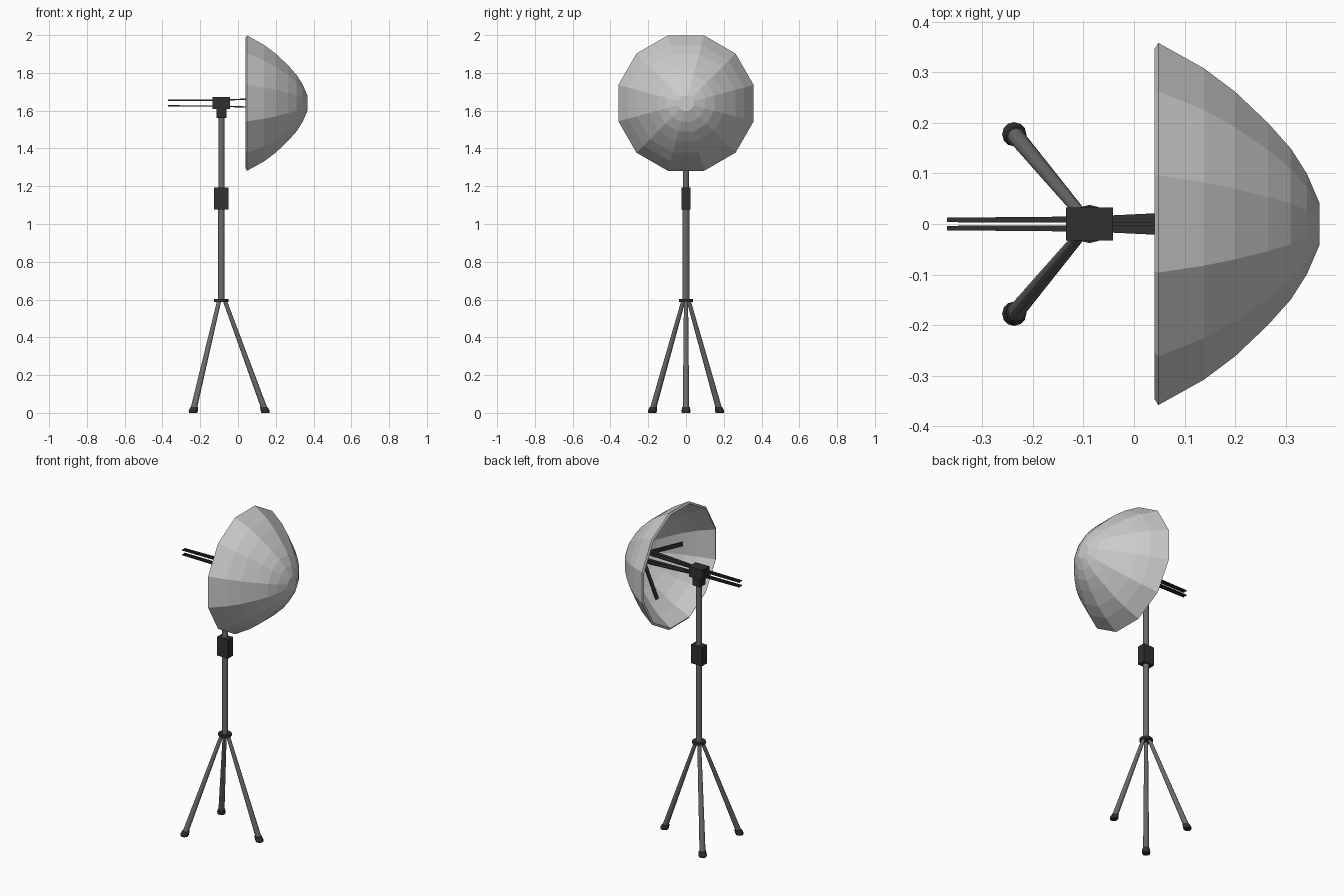
import bpy, bmesh
from math import cos, sin, pi, radians
from mathutils import Vector

if "Cube" in bpy.data.objects:
    bpy.data.objects.remove(bpy.data.objects["Cube"])

dark = bpy.data.materials.new("dark_plastic")
dark.diffuse_color = (0.03, 0.03, 0.03, 1)
dark.use_nodes = True
dark.node_tree.nodes["Principled BSDF"].inputs["Base Color"].default_value = dark.diffuse_color
steel = bpy.data.materials.new("steel")
steel.diffuse_color = (0.15, 0.15, 0.15, 1)
steel.use_nodes = True
steel.node_tree.nodes["Principled BSDF"].inputs["Base Color"].default_value = steel.diffuse_color

AX, AZ = -0.088, 1.64   # stand axis x, canopy axis height


def finish(name, bm, mat=None):
    bmesh.ops.recalc_face_normals(bm, faces=bm.faces)
    me = bpy.data.meshes.new(name)
    bm.to_mesh(me)
    bm.free()
    ob = bpy.data.objects.new(name, me)
    bpy.context.collection.objects.link(ob)
    if mat:
        me.materials.append(mat)
    return ob


def loft(name, rings, mat=None, cap_start=True, cap_end=True):
    """Skin a list of equal-length point rings."""
    bm = bmesh.new()
    vs = [[bm.verts.new(p) for p in r] for r in rings]
    n = len(vs[0])
    for a, b in zip(vs, vs[1:]):
        for i in range(n):
            j = (i + 1) % n
            bm.faces.new((a[i], a[j], b[j], b[i]))
    if cap_start:
        bm.faces.new(vs[0])
    if cap_end:
        bm.faces.new(vs[-1])
    return finish(name, bm, mat)


def ring_z(x, y, z, r, n=12):
    return [(x + r * cos(2 * pi * i / n), y + r * sin(2 * pi * i / n), z) for i in range(n)]


def ring_x(x, r, n=12):
    return [(x, r * cos(2 * pi * (i + .5) / n), AZ + r * sin(2 * pi * (i + .5) / n)) for i in range(n)]


def box(name, lo, hi, mat):
    rings = [[(lo[0], lo[1], z), (hi[0], lo[1], z), (hi[0], hi[1], z), (lo[0], hi[1], z)]
             for z in (lo[2], hi[2])]
    return loft(name, rings, mat)


def flat_bar(name, path, side, mat):
    """Flat bar along path of (point, half width, half thickness)."""
    side = Vector(side)
    d = Vector(path[-1][0]) - Vector(path[0][0])
    up = d.cross(side).normalized()
    rings = []
    for p, w, t in path:
        p = Vector(p)
        rings.append([p + side * a * w + up * b * t for a, b in ((-1, -1), (1, -1), (1, 1), (-1, 1))])
    return loft(name, rings, mat)


# Canopy: 12-sided dish with a flat tip
profile = [(0.048, .371), (0.138, .319), (0.2, .271), (0.265, .207),
           (0.31, .155), (0.342, .103), (0.367, .043)]
canopy = loft("canopy", [ring_x(x, r) for x, r in profile], None, cap_start=False)
sol = canopy.modifiers.new("thickness", 'SOLIDIFY')
sol.thickness = 0.014
sol.offset = -1

# Canopy struts fanning out from the hub
for k in range(4):
    a = k * pi / 2
    u = (0, cos(a), sin(a))
    side = (0, -sin(a), cos(a))
    p0 = (0.295, u[1] * .02, AZ + u[2] * .02)
    p1 = (0.195, u[1] * .245, AZ + u[2] * .245)
    flat_bar(f"canopy_strut_{k}", [(p0, .012, .004), (p1, .012, .004)], side, dark)

# Four slim handle rods, spreading slightly towards the canopy
for sy in (-1, 1):
    for sz in (-1, 1):
        path = [((-.37, sy * .008, AZ + sz * .0145), .0045, .0035),
                ((AX, sy * .009, AZ + sz * .016), .006, .0035),
                ((.05, sy * .0115, AZ + sz * .021), .01, .0035),
                ((.30, sy * .016, AZ + sz * .03), .011, .0035)]
        flat_bar(f"handle_rod_{sy}_{sz}", path, (0, 1, 0), dark)

# Clamp head and its socket
box("clamp_head", (-.135, -.033, 1.61), (-.042, .033, 1.673), dark)
box("clamp_socket", (AX - .026, -.026, 1.56), (AX + .026, .026, 1.612), dark)

# Pole, height lock and leg collar
loft("upper_pole", [ring_z(AX, 0, 1.18, .0165), ring_z(AX, 0, 1.57, .0165)], steel)
loft("lower_pole", [ring_z(AX, 0, .595, .0175), ring_z(AX, 0, 1.09, .0175)], steel)
box("height_lock", (AX - .038, -.025, 1.078), (AX + .038, .025, 1.192), dark)
loft("leg_collar", [ring_z(AX, 0, .588, .038), ring_z(AX, 0, .602, .038)], dark)

# Tripod legs with rubber feet
for k, ang in enumerate((0, 130, -130)):
    c, s = cos(radians(ang)), sin(radians(ang))

    def at(z, r):
        d = .018 + (.236 - .018) * (1 - z / .595)
        d = min(d, .234)
        return ring_z(AX + c * d, s * d, z, r)
    loft(f"leg_{k}", [at(.02, .017), at(.595, .011)], steel)
    loft(f"foot_{k}", [at(0, .022), at(.012, .024), at(.03, .02)], dark)
